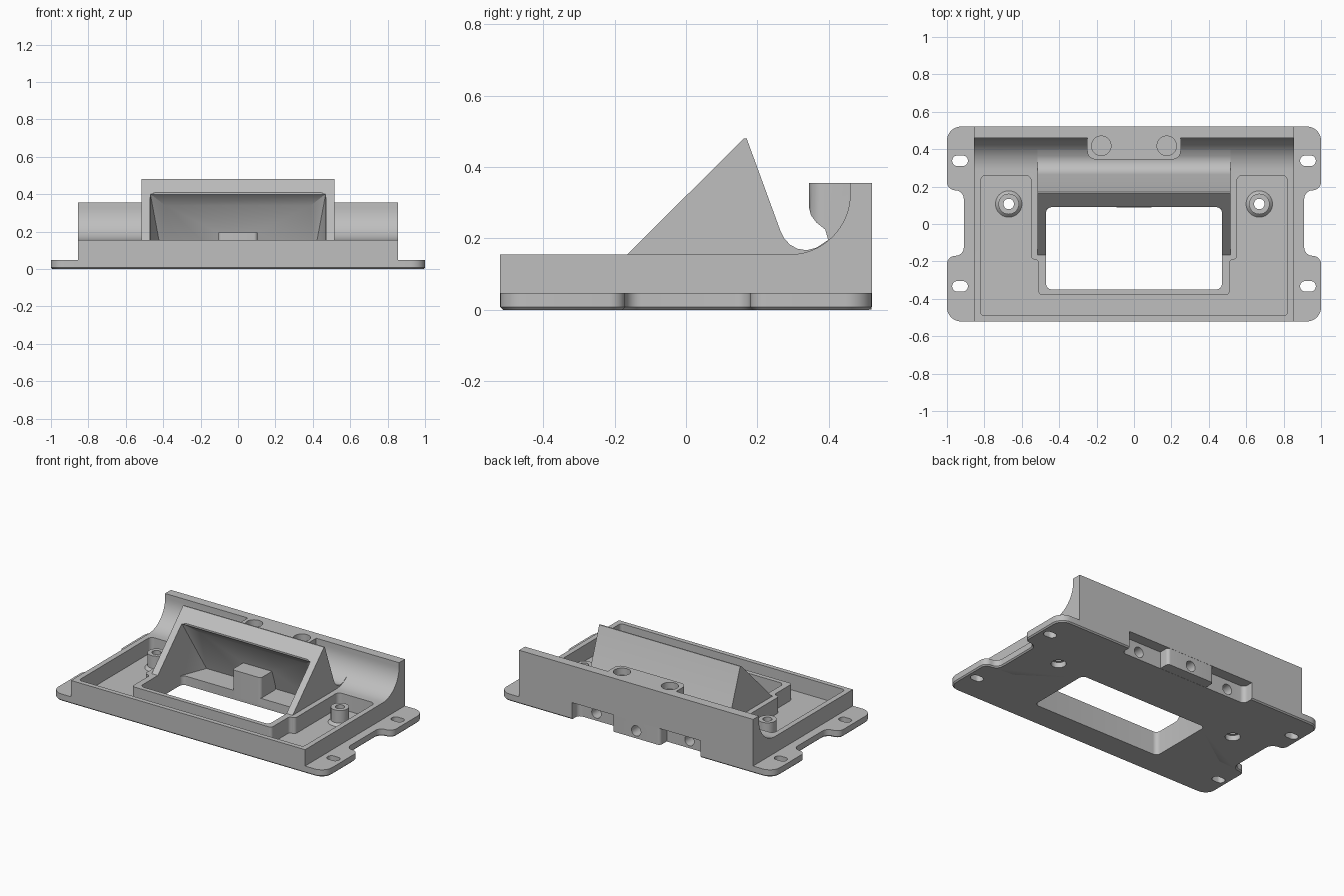
import bpy, bmesh
from math import sin, cos, pi, radians
from mathutils import Vector, Matrix

cube = bpy.data.objects.get("Cube")
if cube:
    bpy.data.objects.remove(cube)

grey = bpy.data.materials.new("matte grey")
grey.use_nodes = True
grey.diffuse_color = (0.52, 0.52, 0.52, 1)
grey.node_tree.nodes["Principled BSDF"].inputs["Base Color"].default_value = (0.52, 0.52, 0.52, 1)


def make(name, bm):
    bmesh.ops.recalc_face_normals(bm, faces=bm.faces)
    mesh = bpy.data.meshes.new(name)
    bm.to_mesh(mesh)
    bm.free()
    mesh.materials.append(grey)
    ob = bpy.data.objects.new(name, mesh)
    bpy.context.collection.objects.link(ob)
    return ob


def rounded(corners, steps=8):
    """Outline from (x, y, radius) right-angle corners."""
    out = []
    for i, (x, y, r) in enumerate(corners):
        p = Vector((x, y))
        if r == 0:
            out.append(p)
            continue
        a = (Vector(corners[i - 1][:2]) - p).normalized()
        b = (Vector(corners[(i + 1) % len(corners)][:2]) - p).normalized()
        for k in range(steps + 1):
            t = pi / 2 * k / steps
            out.append(p + r * (a + b) - r * (b * cos(t) + a * sin(t)))
    return out


def prism(name, outline, lo, hi, axis="z", chamfer=0):
    """Extrude an outline along z, or a (y, z) profile along x."""
    bm = bmesh.new()
    place = (lambda p: (p[0], p[1], lo)) if axis == "z" else (lambda p: (lo, p[0], p[1]))
    face = bm.faces.new([bm.verts.new(place(p)) for p in outline])
    moved = bmesh.ops.extrude_face_region(bm, geom=[face])["geom"]
    shift = Vector((0, 0, hi - lo)) if axis == "z" else Vector((hi - lo, 0, 0))
    bmesh.ops.translate(bm, vec=shift, verts=[v for v in moved if isinstance(v, bmesh.types.BMVert)])
    if chamfer:
        rim = [e for e in bm.edges if all(abs(v.co.z - lo) < 1e-5 for v in e.verts)]
        bmesh.ops.bevel(bm, geom=rim, offset=chamfer, segments=1, affect="EDGES")
    return make(name, bm)


def rect(name, x0, x1, y0, y1, z0, z1, r=0):
    return prism(name, rounded([(x0, y0, r), (x1, y0, r), (x1, y1, r), (x0, y1, r)]), z0, z1)


def rod(name, centre, r1, r2, length, along_y=False):
    bm = bmesh.new()
    bmesh.ops.create_cone(bm, cap_ends=True, segments=40, radius1=r1, radius2=r2, depth=length)
    if along_y:
        bmesh.ops.rotate(bm, matrix=Matrix.Rotation(radians(90), 3, "X"), verts=bm.verts)
    bmesh.ops.translate(bm, vec=centre, verts=bm.verts)
    return make(name, bm)


def combine(ob, other, operation):
    mod = ob.modifiers.new(operation.lower(), "BOOLEAN")
    mod.operation = operation
    mod.solver = "EXACT"
    mod.object = other
    bpy.context.view_layer.objects.active = ob
    bpy.ops.object.modifier_apply(modifier=mod.name)
    bpy.data.objects.remove(other)


def mirrored(half):
    return half + [(-x, *rest) for x, *rest in reversed(half)]


# Main tray with the tall rear wall and its curved inner face
sweep = [(0.29 + 0.17 * sin(t), 0.325 - 0.17 * cos(t)) for t in [pi / 2 * k / 16 for k in range(17)]]
frame = prism("mounting_frame", [(-0.521, 0.01), (-0.521, 0.155)] + sweep
              + [(0.46, 0.355), (0.521, 0.355), (0.521, 0.01)], -0.855, 0.855, "x")

# Base plate with four rounded mounting tabs
plate_half = [(1, -0.521, 0.075), (1, -0.17, 0.045), (0.91, -0.17, 0.045),
              (0.91, 0.18, 0.045), (1, 0.18, 0.045), (1, 0.521, 0.075)]
plate = prism("base_plate", rounded(mirrored(plate_half)), 0, 0.047, chamfer=0.008)
combine(frame, plate, "UNION")

# U-shaped pocket
pocket_half = [(0.82, -0.49, 0.02), (0.82, 0.26, 0.03), (0.55, 0.26, 0.03),
               (0.55, -0.19, 0.02), (0.51, -0.19, 0.02), (0.51, -0.38, 0.02)]
pocket = prism("pocket_cutter", rounded(mirrored(pocket_half)), 0.05, 0.6)
combine(frame, pocket, "DIFFERENCE")

# Wedge hood blending into the rear trough
hood = prism("hood", [(-0.165, 0.1), (-0.165, 0.155), (0.162, 0.48), (0.17, 0.48), (0.265, 0.22),
                      (0.276, 0.199), (0.292, 0.182), (0.313, 0.171), (0.338, 0.167),
                      (0.365, 0.174), (0.397, 0.195), (0.42, 0.1)], -0.515, 0.515, "x")
combine(frame, hood, "UNION")

# Rear fastener housing: rounded in plan, curved underneath
housing = rect("fastener_housing", -0.25, 0.25, 0.345, 0.5, 0.15, 0.355, 0.045)
under = prism("housing_profile", [(0.3, 0.4), (0.3, 0.285), (0.345, 0.285), (0.35, 0.265), (0.365, 0.245),
                                  (0.39, 0.225), (0.4, 0.19), (0.49, 0.19), (0.49, 0.4)], -0.4, 0.4, "x")
combine(housing, under, "INTERSECT")
combine(frame, housing, "UNION")

# Window through the frame and the tapered space under the hood
combine(frame, rect("window_cutter", -0.47, 0.47, -0.35, 0.09, -0.1, 0.7, 0.03), "DIFFERENCE")
bm = bmesh.new()
for x, y, z in [(0.469, 0, 0.06), (0.469, 0, 0.39), (0.469, 0.085, 0.402), (0.469, 0.085, 0.06),
                (0.39, 0.155, 0.34), (0.405, 0.25, 0.06)]:
    for side in (-1, 1):
        bm.verts.new((side * x, y, z))
bmesh.ops.convex_hull(bm, input=bm.verts)
combine(frame, make("hood_cavity_cutter", bm), "DIFFERENCE")

# Block inside the window, behind the middle rear hole
combine(frame, rect("inner_block", -0.105, 0.105, 0.088, 0.255, 0.02, 0.195, 0.02), "UNION")

# Rear recess with a raised middle block
combine(frame, rect("recess_cutter", -0.47, 0.47, 0.45, 0.7, -0.1, 0.112, 0.03), "DIFFERENCE")
combine(frame, prism("middle_block", rounded([(-0.175, 0.43, 0), (0.175, 0.43, 0),
                                              (0.175, 0.52, 0.02), (-0.175, 0.52, 0.02)]),
                     0.001, 0.12), "UNION")
for x, y in ((-0.34, 0.45), (0, 0.52), (0.34, 0.45)):
    combine(frame, rod("rear_hole_cutter", (x, y - 0.03, 0.05), 0.034, 0.034, 0.22, True), "DIFFERENCE")

for side in (-1, 1):
    # Screw bosses with flared feet
    x = side * 0.67
    combine(frame, rod("boss", (x, 0.107, 0.09), 0.055, 0.055, 0.12), "UNION")
    combine(frame, rod("boss_foot", (x, 0.107, 0.055), 0.08, 0.052, 0.03), "UNION")
    combine(frame, rod("boss_hole_cutter", (x, 0.107, 0.1), 0.028, 0.028, 0.4), "DIFFERENCE")
    combine(frame, rod("counterbore_cutter", (x, 0.107, 0), 0.045, 0.045, 0.07), "DIFFERENCE")
    # Blind holes in the rear housing
    combine(frame, rod("blind_hole_cutter", (side * 0.175, 0.418, 0.36), 0.052, 0.052, 0.1), "DIFFERENCE")
    # Mounting slots
    for y in (-0.333, 0.338):
        x = side * 0.93
        combine(frame, rect("slot_cutter", x - 0.042, x + 0.042, y - 0.028, y + 0.028, -0.1, 0.2, 0.027),
                "DIFFERENCE")

# Smooth curved faces, keep edges sharp
bpy.ops.object.select_all(action="DESELECT")
frame.select_set(True)
bpy.context.view_layer.objects.active = frame
bpy.ops.object.shade_smooth_by_angle(angle=radians(30))
